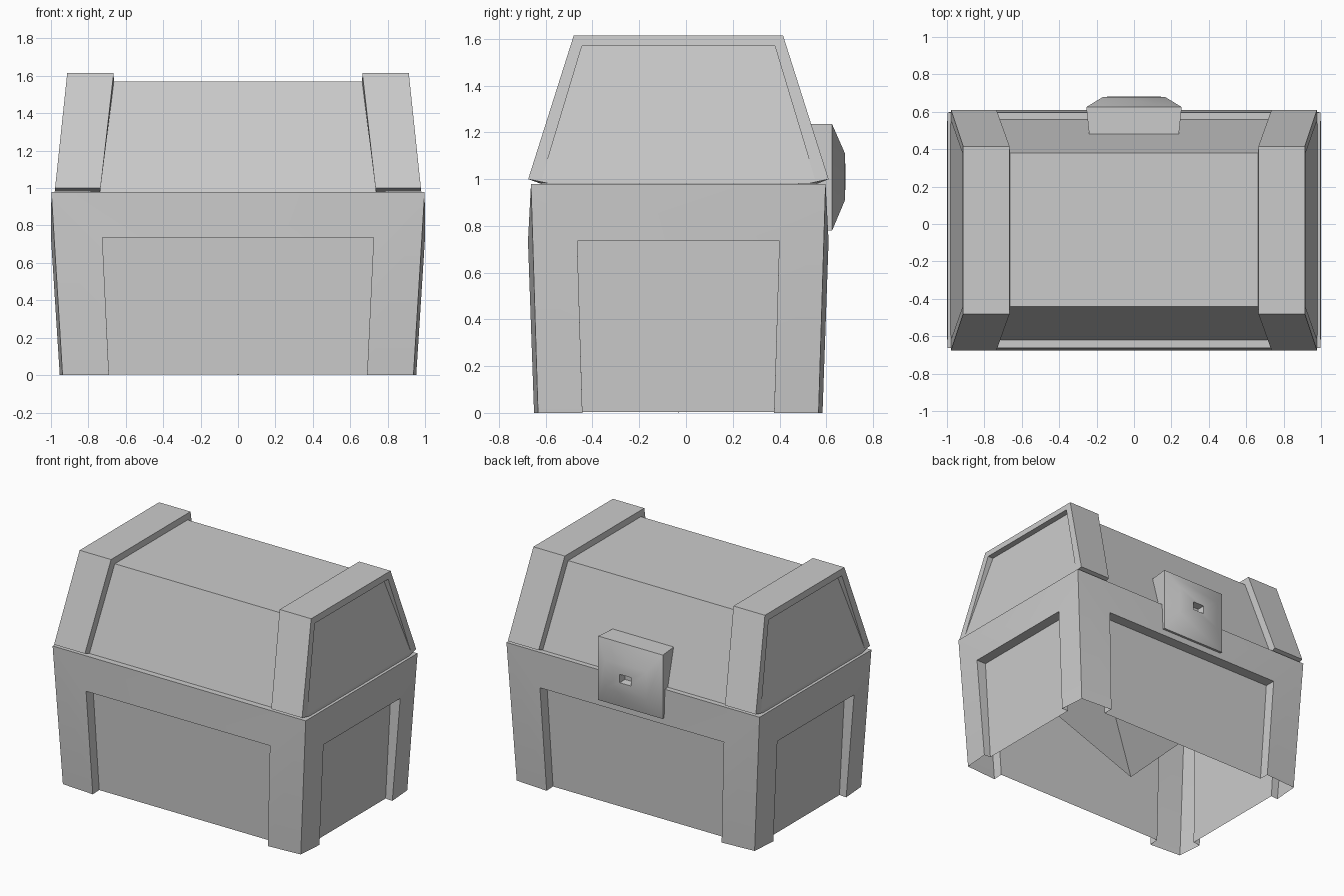
import bpy, bmesh

if "Cube" in bpy.data.objects:
    bpy.data.objects.remove(bpy.data.objects["Cube"])

CY = -0.033  # middle of the chest in y


def make(name, verts, faces, smooth=None):
    me = bpy.data.meshes.new(name)
    me.from_pydata(verts, [], faces)
    bm = bmesh.new()
    bm.from_mesh(me)
    bmesh.ops.remove_doubles(bm, verts=bm.verts, dist=0.0005)
    bmesh.ops.recalc_face_normals(bm, faces=bm.faces)
    bm.to_mesh(me)
    bm.free()
    ob = bpy.data.objects.new(name, me)
    bpy.context.collection.objects.link(ob)
    if smooth:
        bpy.ops.object.select_all(action='DESELECT')
        bpy.context.view_layer.objects.active = ob
        ob.select_set(True)
        bpy.ops.object.shade_smooth_by_angle(angle=smooth)
    return ob


def ring_faces(a, b, n):
    return [(a + i, a + (i + 1) % n, b + (i + 1) % n, b + i) for i in range(n)]


# Chest base: four walls with corner posts, a top band and a recessed panel
TX, TY = 0.998, 0.63      # top corner
BX, BY = 0.938, 0.60      # bottom corner
verts, faces = [], []


def wall(place, tu, to, bu, bo, panel_top, panel_bot, bulge, foot, in_top, in_bot):
    n = len(verts)
    for s in (-1, 1):
        local = [(tu, to, 0.98), (bu, bo, 0), (panel_bot, foot, 0),
                 (panel_top, bulge, 0.735), (panel_bot, in_bot, 0.003),
                 (panel_top, in_top, 0.735)]
        verts.extend(place(s * u, o, z) for u, o, z in local)
    for k in (n, n + 6):
        faces.append((k, k + 1, k + 2, k + 3))       # post
        faces.append((k + 3, k + 2, k + 4, k + 5))   # side of recess
    faces.append((n, n + 3, n + 9, n + 6))           # top band
    faces.append((n + 3, n + 5, n + 11, n + 9))      # top of recess
    faces.append((n + 5, n + 4, n + 10, n + 11))     # panel


for s in (-1, 1):
    wall(lambda u, o, z: (u, CY + s * o, z), TX, TY, BX, BY,
         0.725, 0.69, 0.643, 0.617, 0.565, 0.545)
    wall(lambda u, o, z: (s * o, CY + u, z), TY, TX, BY, BX,
         0.432, 0.41, 1.0, 0.953, 0.925, 0.90)

# Rim, and the hollow inside that tapers down to a point on the floor
n = len(verts)
for inset in (0, 0.045):
    verts += [(x * (TX - inset), CY + y * (TY - inset), 0.98)
              for x, y in ((-1, -1), (1, -1), (1, 1), (-1, 1))]
verts.append((0, CY, 0))
faces += ring_faces(n, n + 4, 4)
faces += [(n + 4 + i, n + 4 + (i + 1) % 4, n + 8) for i in range(4)]
make("chest_base", verts, faces, 0.52)


# Lid: one shell, a lower middle section between two raised end bands
def slope(z, low, high):
    return low + (high - low) * (z - 1.0) / 0.615


prof = [(-0.62, 0.98), (-0.44, 1.57), (0.38, 1.57), (0.56, 0.98)]
band = [(-0.59, 0.982), (-0.675, 1.0), (-0.48, 1.615),
        (0.415, 1.615), (0.61, 1.0), (0.53, 0.982)]
panel = [(-0.617, 1.0), (-0.445, 1.57), (0.38, 1.57), (0.552, 1.0)]
make("lid_middle",
     [(s * slope(z, 0.735, 0.658), y, z) for s in (-1, 1) for y, z in prof],
     ring_faces(0, 4, 4)[:3])

# End bands, with an end panel sinking in towards the top
for side, s in (("left", -1), ("right", 1)):
    v = [(s * slope(z, 0.978, 0.913), y, z) for y, z in band]            # 0-5
    v += [(s * slope(z, 0.735, 0.665), y, z) for y, z in band[1:5]]      # 6-9
    v += [(s * slope(z, 0.735, 0.658), y, z) for y, z in prof]           # 10-13
    v += [(s * slope(z, 0.978, 0.913), y, z) for y, z in panel]          # 14-17
    v += [(s * 0.875, y, z) for y, z in panel[1:3]]                      # 18-19
    f = [(i + 1, i + 2, i + 7, i + 6) for i in range(3)]                 # outside
    f += [(i + 6, i + 7, i + 11, i + 10) for i in range(3)]              # step
    f += [(1, 6, 10, 0), (4, 9, 13, 5)]                                  # underside
    f += [(1, 2, 15, 14), (2, 3, 16, 15), (3, 4, 17, 16),                # rim
          (0, 1, 14, 17, 4, 5),                                          # lower edge
          (14, 15, 18), (15, 16, 19, 18), (16, 17, 19),                  # recess
          (14, 18, 19, 17)]                                              # panel
    make(side + "_lid_band", v, f)

# Lock plate: block with a domed face and a small keyhole pocket
rings = [(0.24, 0.48, 0.785, 1.235), (0.255, 0.625, 0.78, 1.235),
         (0.165, 0.68, 0.91, 1.11), (0.045, 0.682, 0.98, 1.04),
         (0.04, 0.63, 0.985, 1.035)]
v, f = [], [(0, 1, 2, 3), (16, 17, 18, 19)]
for x, y, z0, z1 in rings:
    v += [(-x, y, z0), (x, y, z0), (x, y, z1), (-x, y, z1)]
for k in range(4):
    f += ring_faces(4 * k, 4 * k + 4, 4)
make("lock_plate", v, f, 0.8)
